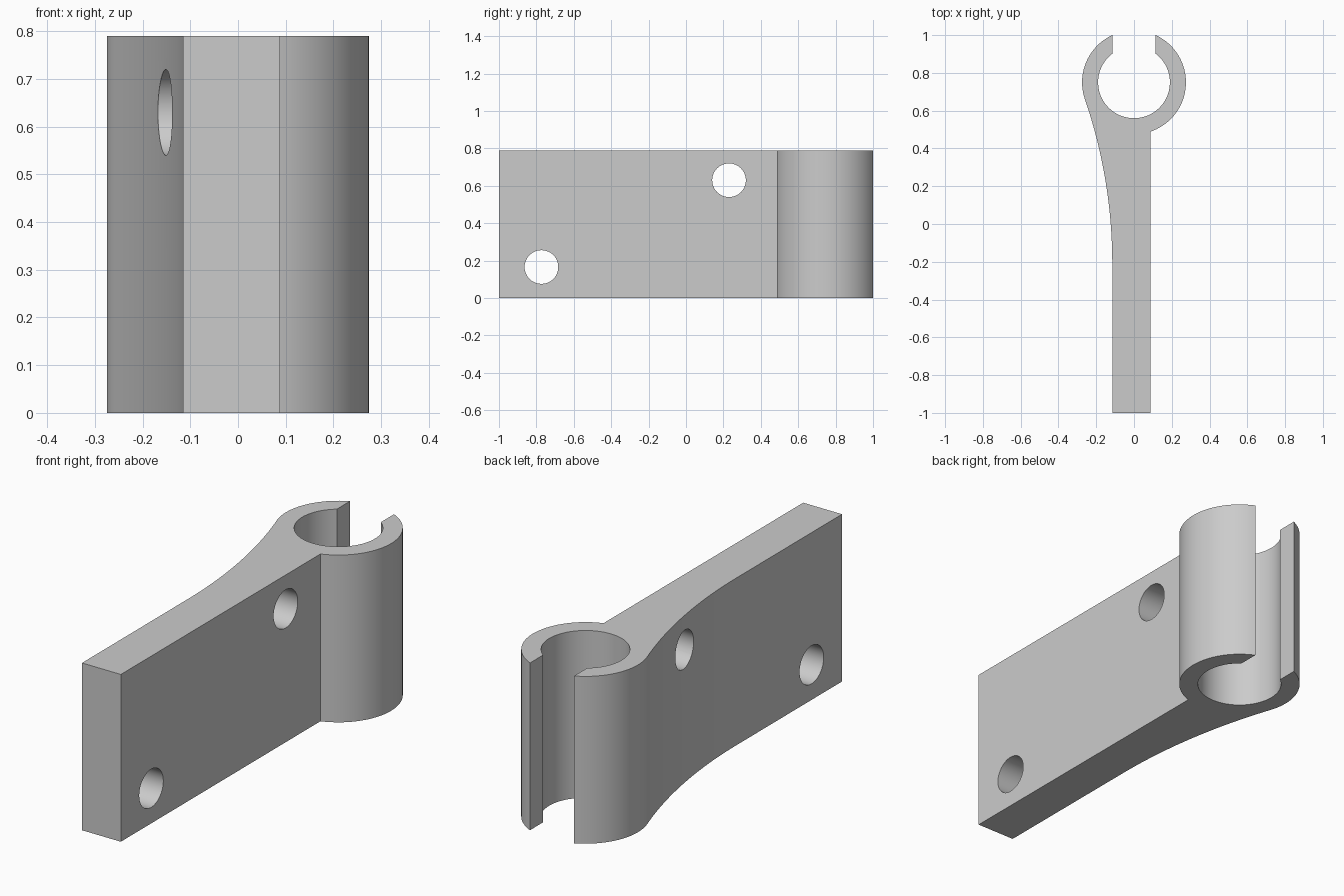
import bpy, bmesh
from math import acos, asin, atan2, cos, sin, pi, radians
from mathutils import Matrix

cube = bpy.data.objects.get("Cube")
if cube:
    bpy.data.objects.remove(cube, do_unlink=True)

HEIGHT = 0.79
RING_Y, OUTER, INNER = 0.75, 0.275, 0.19
SLOT = 0.115                       # half width of the ring opening
LEFT, RIGHT = -0.115, 0.088        # plate faces
BLEND_Y = -0.21                    # where the concave blend starts
# Radius that makes the blend tangent to both the plate and the ring
BLEND = ((RING_Y - BLEND_Y) ** 2 / (OUTER + LEFT) - (OUTER - LEFT)) / 2

grey = bpy.data.materials.new("plain grey")
grey.use_nodes = True
colour = (0.6, 0.6, 0.6, 1)
grey.diffuse_color = colour
grey.node_tree.nodes["Principled BSDF"].inputs["Base Color"].default_value = colour


def arc(cx, cy, r, start, end, steps):
    angles = [start + (end - start) * i / steps for i in range(steps + 1)]
    return [(cx + r * cos(a), cy + r * sin(a)) for a in angles]


def make_object(name, bm):
    bmesh.ops.recalc_face_normals(bm, faces=bm.faces)
    mesh = bpy.data.meshes.new(name)
    bm.to_mesh(mesh)
    bm.free()
    mesh.materials.append(grey)
    obj = bpy.data.objects.new(name, mesh)
    bpy.context.collection.objects.link(obj)
    return obj


# Outline of the plate, split ring and blend
tangent = atan2(RING_Y - BLEND_Y, BLEND - LEFT)
lip_out, lip_in = acos(SLOT / OUTER), acos(SLOT / INNER)
outline = [(LEFT, -1), (RIGHT, -1)]
outline += arc(0, RING_Y, OUTER, -acos(RIGHT / OUTER), lip_out, 40)
outline += arc(0, RING_Y, INNER, lip_in, -pi - lip_in, 72)
outline += arc(0, RING_Y, OUTER, pi - lip_out, pi + tangent, 28)
outline += arc(LEFT - BLEND, BLEND_Y, BLEND, tangent, 0, 24)[1:]

bm = bmesh.new()
base = bm.faces.new([bm.verts.new((x, y, 0)) for x, y in outline])
top = bmesh.ops.extrude_face_region(bm, geom=[base])["geom"]
bmesh.ops.translate(bm, vec=(0, 0, HEIGHT),
                    verts=[v for v in top if isinstance(v, bmesh.types.BMVert)])
bracket = make_object("clip_bracket", bm)

# Screw holes through the plate
for y, z in ((-0.773, 0.166), (0.23, 0.63)):
    bm = bmesh.new()
    bmesh.ops.create_cone(bm, cap_ends=True, segments=48, radius1=0.09, radius2=0.09,
                          depth=1, matrix=Matrix.Translation((0, y, z)) @ Matrix.Rotation(pi / 2, 4, "Y"))
    cutter = make_object("hole_cutter", bm)
    cutter.hide_render = True
    cutter.hide_set(True)
    cut = bracket.modifiers.new("screw hole", "BOOLEAN")
    cut.operation, cut.solver, cut.object = "DIFFERENCE", "EXACT", cutter

# Apply the cuts, then drop the cutters
bpy.context.view_layer.objects.active = bracket
bracket.select_set(True)
for name in [m.name for m in bracket.modifiers]:
    cutter = bracket.modifiers[name].object
    bpy.ops.object.modifier_apply(modifier=name)
    bpy.data.objects.remove(cutter, do_unlink=True)
bpy.ops.object.shade_smooth_by_angle(angle=radians(30))
